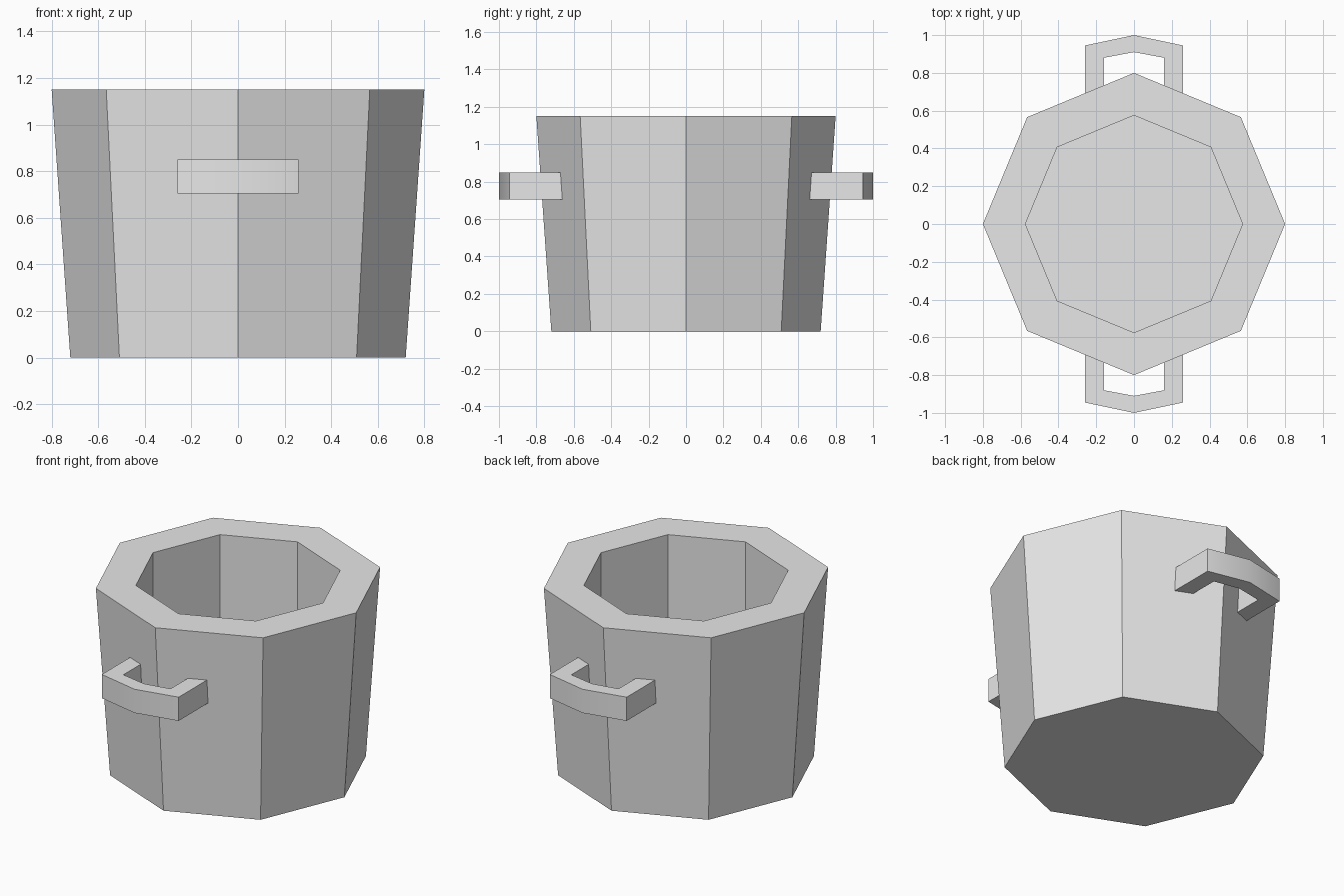
import bpy
import bmesh
from math import cos, sin, pi

cube = bpy.data.objects.get("Cube")
if cube:
    bpy.data.objects.remove(cube, do_unlink=True)

HEIGHT, FLOOR = 1.15, 0.12
SIDES = 8

grey = bpy.data.materials.new("plain_grey")
grey.use_nodes = True
colour = (0.8, 0.8, 0.8, 1)
grey.diffuse_color = colour
grey.node_tree.nodes["Principled BSDF"].inputs["Base Color"].default_value = colour


def make_object(name, bm):
    bmesh.ops.recalc_face_normals(bm, faces=bm.faces)
    mesh = bpy.data.meshes.new(name)
    bm.to_mesh(mesh)
    bm.free()
    mesh.materials.append(grey)
    obj = bpy.data.objects.new(name, mesh)
    bpy.context.collection.objects.link(obj)
    bpy.ops.object.select_all(action="DESELECT")
    obj.select_set(True)
    bpy.context.view_layer.objects.active = obj
    bpy.ops.object.shade_smooth_by_angle(angle=pi / 6)
    return obj


# Octagonal pot: outer wall, thick rim, straight inner wall and floor
bm = bmesh.new()
rings = []
for radius, z in [(0.72, 0), (0.80, HEIGHT), (0.575, HEIGHT), (0.575, FLOOR)]:
    angles = [2 * pi * i / SIDES for i in range(SIDES)]
    rings.append([bm.verts.new((radius * cos(a), radius * sin(a), z)) for a in angles])
for low, high in zip(rings, rings[1:]):
    for i in range(SIDES):
        j = (i + 1) % SIDES
        bm.faces.new((low[i], low[j], high[j], high[i]))
bm.faces.new(rings[0])
bm.faces.new(rings[-1])
make_object("pot_body", bm)

# Bracket handles: a bent strip swept upward, with ends sunk in the wall
outer = [(-0.26, 0.6), (-0.26, 0.945), (0, 1.0), (0.26, 0.945), (0.26, 0.6)]
inner = [(-0.16, 0.6), (-0.16, 0.88), (0, 0.91), (0.16, 0.88), (0.16, 0.6)]
for name, side in (("front_handle", -1), ("back_handle", 1)):
    bm = bmesh.new()
    a, b = [[bm.verts.new((x * side, y * side, 0.705)) for x, y in path]
            for path in (outer, inner)]
    strip = [bm.faces.new((a[i], a[i + 1], b[i + 1], b[i])) for i in range(len(a) - 1)]
    grown = bmesh.ops.extrude_face_region(bm, geom=strip, use_keep_orig=True)
    top = [v for v in grown["geom"] if isinstance(v, bmesh.types.BMVert)]
    bmesh.ops.translate(bm, verts=top, vec=(0, 0, 0.145))
    make_object(name, bm)
